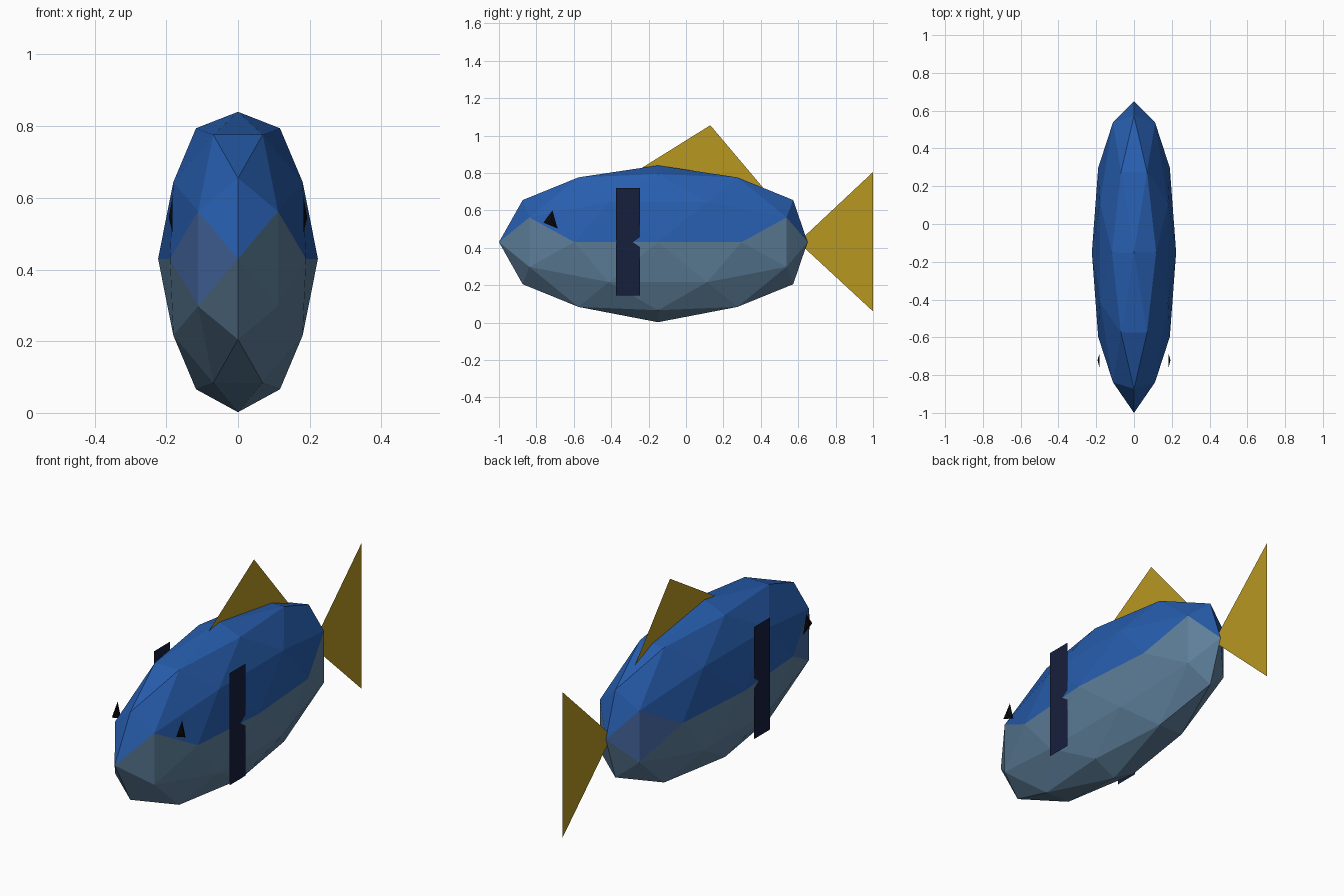
import bpy, bmesh, math
from mathutils import Matrix, Vector

cube = bpy.data.objects.get("Cube")
if cube:
    bpy.data.objects.remove(cube, do_unlink=True)


def material(name, rgb):
    mat = bpy.data.materials.new(name)
    mat.use_nodes = True
    mat.diffuse_color = (*rgb, 1)
    bsdf = mat.node_tree.nodes["Principled BSDF"]
    bsdf.inputs["Base Color"].default_value = (*rgb, 1)
    bsdf.inputs["Roughness"].default_value = 0.8
    return mat


blue = material("back_blue", (0.02, 0.11, 0.42))
mid_blue = material("cheek_blue", (0.06, 0.14, 0.36))
slate = material("belly_slate", (0.11, 0.21, 0.32))
yellow = material("fin_yellow", (0.48, 0.31, 0.015))
navy = material("stripe_navy", (0.008, 0.014, 0.045))
black = material("eye_black", (0.003, 0.003, 0.004))


def add_object(name, bm, *mats):
    mesh = bpy.data.meshes.new(name)
    bm.to_mesh(mesh)
    bm.free()
    obj = bpy.data.objects.new(name, mesh)
    for mat in mats:
        mesh.materials.append(mat)
    bpy.context.collection.objects.link(obj)
    return obj


def flat_panel(name, outline, x, mat):
    """One flat face in the side plane, from (y, z) points."""
    bm = bmesh.new()
    bm.faces.new([bm.verts.new((x, y, z)) for y, z in outline])
    return add_object(name, bm, mat)


# Body: faceted icosphere turned so that its end edges stand upright
centre = Vector((0, -0.15, 0.43))
bm = bmesh.new()
bmesh.ops.create_icosphere(bm, subdivisions=2, radius=1)
bm.transform(Matrix.Rotation(math.radians(-31.717), 4, "Y"))
bm.transform(Matrix.Translation(centre) @ Matrix.Diagonal((0.223, 0.85, 0.428, 1)))

# Slightly blunted tail end and top
max(bm.verts, key=lambda v: v.co.y).co.y = 0.65
max(bm.verts, key=lambda v: v.co.z).co.z = 0.84

# Colour bands: belly, cheeks, back
for face in bm.faces:
    height = face.calc_center_median().z
    face.material_index = 2 if height < centre.z else 1 if height < 0.488 else 0
add_object("body", bm, blue, mid_blue, slate)

# Fins
flat_panel("dorsal_fin", [(-0.44, 0.7), (0.43, 0.7), (0.13, 1.055)], 0, yellow)
flat_panel("tail_fin", [(0.6, 0.43), (1, 0.06), (1, 0.805)], 0, yellow)

# Stripes and eyes on both sides
for side, sign in (("left", 1), ("right", -1)):
    flat_panel(f"{side}_stripe",
               [(-0.375, 0.145), (-0.245, 0.145), (-0.245, 0.72), (-0.375, 0.72)],
               sign * 0.213, navy)

    bm = bmesh.new()
    rim = [bm.verts.new((sign * 0.183, y, z))
           for y, z in ((-0.714, 0.6), (-0.762, 0.535), (-0.687, 0.503))]
    peak = bm.verts.new((sign * 0.193, -0.72, 0.545))
    bm.faces.new(rim)
    for i in range(3):
        bm.faces.new((rim[i - 1], rim[i], peak))
    bmesh.ops.recalc_face_normals(bm, faces=bm.faces)
    add_object(f"{side}_eye", bm, black)
